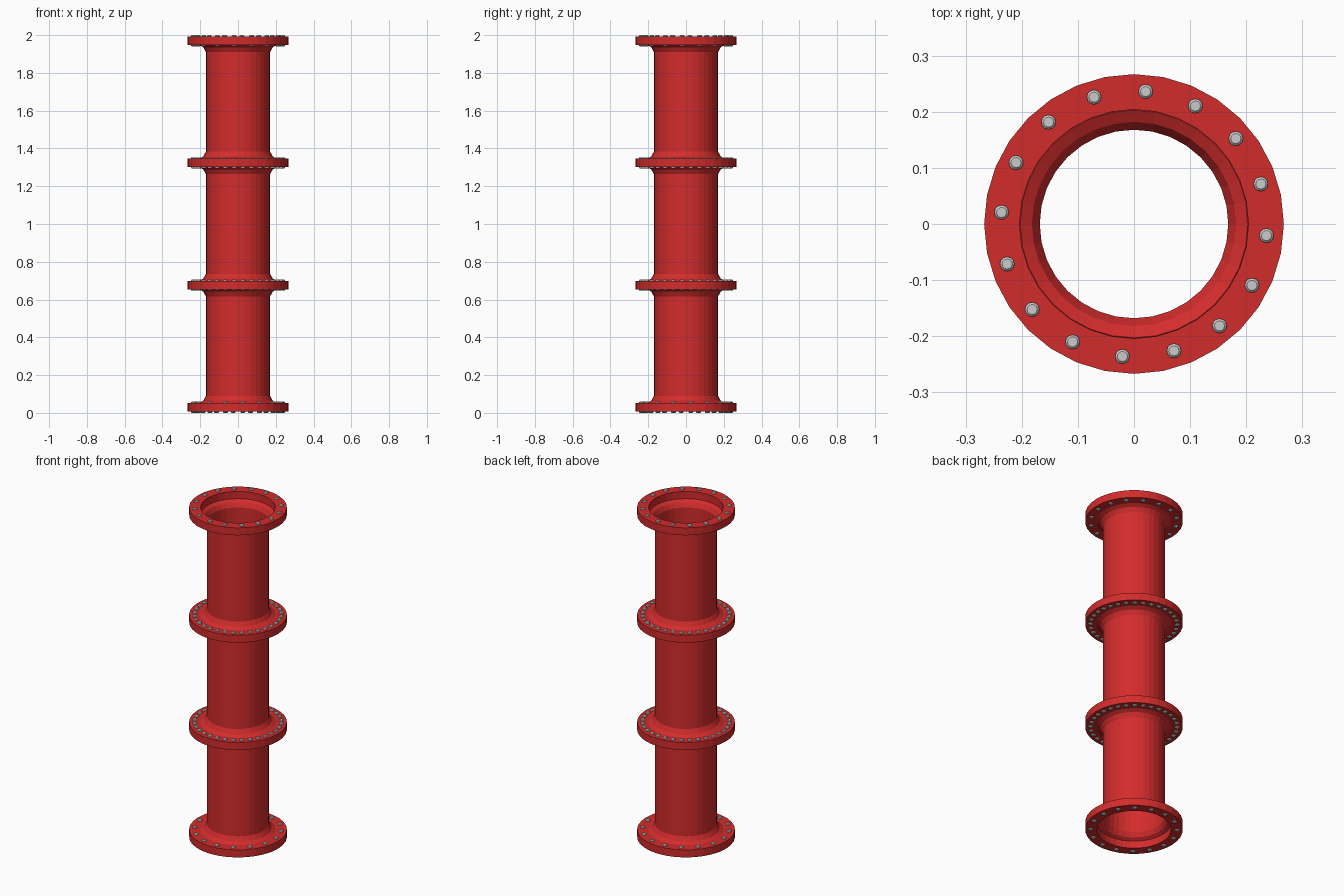
import bpy, bmesh
from math import sin, cos, pi, radians

if "Cube" in bpy.data.objects:
    bpy.data.objects.remove(bpy.data.objects["Cube"])

SIDES = 32
PITCH = 1.94 / 3          # spacing between flange centres
HALF = 0.0225             # half flange thickness
FLANGES = [0.03 + i * PITCH for i in range(4)]

red = bpy.data.materials.new("red_paint")
red.diffuse_color = (0.65, 0.025, 0.025, 1)
red.use_nodes = True
red.node_tree.nodes["Principled BSDF"].inputs["Base Color"].default_value = red.diffuse_color
steel = bpy.data.materials.new("steel")
steel.diffuse_color = (0.6, 0.6, 0.6, 1)
steel.use_nodes = True
steel.node_tree.nodes["Principled BSDF"].inputs["Base Color"].default_value = steel.diffuse_color


def lathe(bm, profile, sides, centre=(0, 0), closed=True):
    """Revolve an (r, z) profile around a vertical axis; cap it if open."""
    rings = [[bm.verts.new((centre[0] + r * cos(2 * pi * k / sides),
                            centre[1] + r * sin(2 * pi * k / sides), z))
              for k in range(sides)] for r, z in profile]
    n = len(rings)
    for i in range(n if closed else n - 1):
        a, b = rings[i], rings[(i + 1) % n]
        for k in range(sides):
            m = (k + 1) % sides
            bm.faces.new((a[k], a[m], b[m], b[k]))
    if not closed:
        bm.faces.new(rings[0])
        bm.faces.new(rings[-1])


def finish(bm, name, mat):
    bmesh.ops.recalc_face_normals(bm, faces=bm.faces)
    me = bpy.data.meshes.new(name)
    bm.to_mesh(me)
    bm.free()
    me.materials.append(mat)
    ob = bpy.data.objects.new(name, me)
    bpy.context.collection.objects.link(ob)


# Pipe sections: thin walls flaring out to meet the flange faces
flare = [(0.205, 0.0), (0.184, 0.012), (0.170, 0.037)]
for i in range(3):
    lo, hi = FLANGES[i] + HALF, FLANGES[i + 1] - HALF
    outer = [(r, lo + d) for r, d in flare] + [(r, hi - d) for r, d in reversed(flare)]
    inner = [(r - 0.002, lo + d - 0.002) for r, d in flare] + \
            [(r - 0.002, hi - d + 0.002) for r, d in reversed(flare)]
    bm = bmesh.new()
    lathe(bm, outer + inner[::-1], SIDES)
    finish(bm, f"pipe_section_{i + 1}", red)

# Flange rings, with through bolts (joints carry both sections' bolts)
for i, z in enumerate(FLANGES):
    bm = bmesh.new()
    lathe(bm, [(0.204, z - HALF), (0.267, z - HALF),
               (0.267, z + HALF), (0.204, z + HALF)], SIDES)
    finish(bm, f"flange_{i + 1}", red)

    offsets = ([6.25] if i < 3 else []) + ([-5.0] if i > 0 else [])
    bm = bmesh.new()
    for off in offsets:
        for k in range(16):
            a = radians(off + 22.5 * k)
            lathe(bm, [(0.009, z - 0.03), (0.013, z - 0.026),
                       (0.013, z + 0.026), (0.009, z + 0.03)], 12,
                  (0.237 * cos(a), 0.237 * sin(a)), closed=False)
    finish(bm, f"flange_bolts_{i + 1}", steel)
